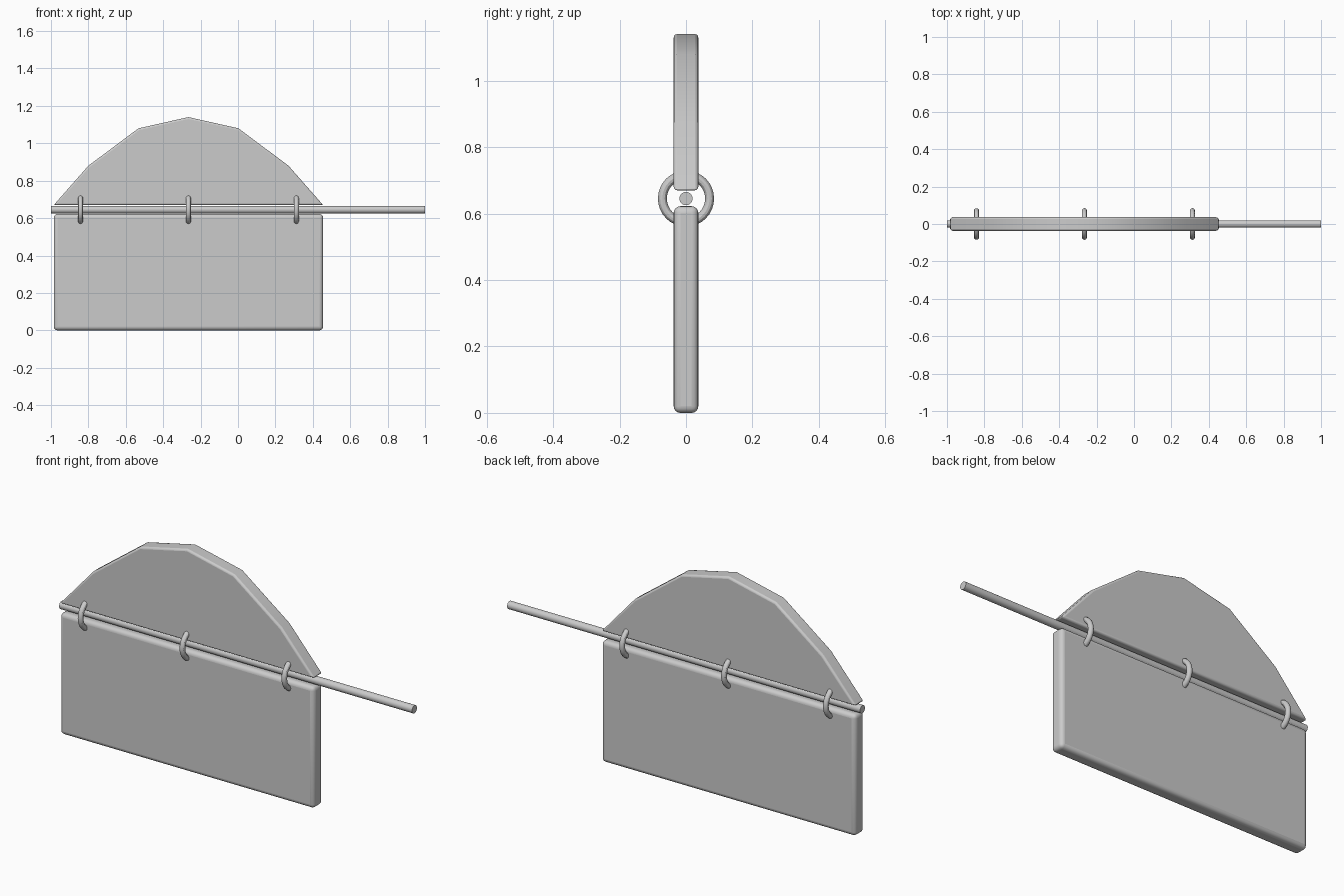
import bpy, bmesh, math

if "Cube" in bpy.data.objects:
    bpy.data.objects.remove(bpy.data.objects["Cube"])

MID_X, ROD_Z, HALF_DEPTH = -0.265, 0.645, 0.037


def panel(name, outline, bevel, segments):
    """Extrude an x/z outline through the panel thickness and round its edges."""
    bm = bmesh.new()
    face = bm.faces.new([bm.verts.new((x, -HALF_DEPTH, z)) for x, z in outline])
    ext = bmesh.ops.extrude_face_region(bm, geom=[face])
    for v in ext["geom"]:
        if isinstance(v, bmesh.types.BMVert):
            v.co.y = HALF_DEPTH
    bmesh.ops.recalc_face_normals(bm, faces=bm.faces)
    mesh = bpy.data.meshes.new(name)
    bm.to_mesh(mesh)
    bm.free()
    ob = bpy.data.objects.new(name, mesh)
    bpy.context.collection.objects.link(ob)
    mod = ob.modifiers.new("rounded_edges", "BEVEL")
    mod.width = bevel
    mod.segments = segments
    mod.limit_method = "ANGLE"
    mod.angle_limit = math.radians(50)
    smooth(ob)
    return ob


def smooth(ob):
    bpy.ops.object.select_all(action="DESELECT")
    ob.select_set(True)
    bpy.context.view_layer.objects.active = ob
    bpy.ops.object.shade_smooth_by_angle(angle=math.radians(30))


# Lower rectangular board
panel("lower_board", [(-0.985, 0), (0.455, 0), (0.455, 0.622), (-0.985, 0.622)], 0.02, 4)

# Upper faceted arch, mirrored about the board centre
half = [(0.72, 0.67), (0.535, 0.88), (0.267, 1.08)]
arch = [(MID_X + x, z) for x, z in half] + [(MID_X, 1.14)]
arch += [(MID_X - x, z) for x, z in reversed(half)]
panel("upper_arch", arch, 0.01, 3)

# Long hanging rod
bpy.ops.mesh.primitive_cylinder_add(vertices=24, radius=0.02, depth=2,
                                    location=(0, 0, ROD_Z), rotation=(0, math.pi / 2, 0))
rod = bpy.context.object
rod.name = "rod"
smooth(rod)

# Three rings joining the boards around the rod
for i in (-1, 0, 1):
    bpy.ops.mesh.primitive_torus_add(major_radius=0.071, minor_radius=0.0135,
                                     major_segments=32, minor_segments=12,
                                     location=(MID_X + i * 0.577, 0, ROD_Z),
                                     rotation=(0, math.pi / 2, 0))
    ring = bpy.context.object
    ring.name = f"ring_{i + 2}"
    smooth(ring)
